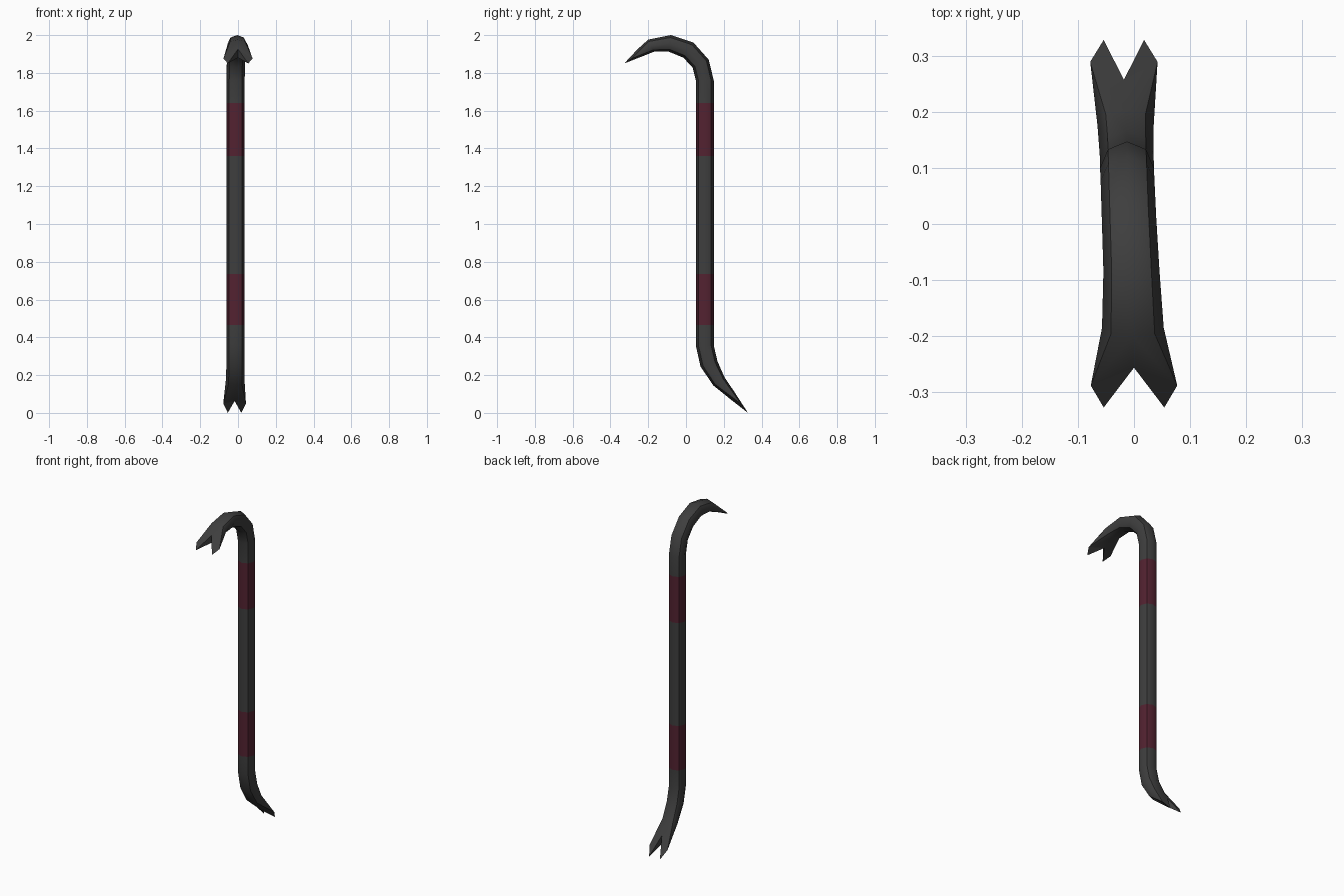
import bpy, bmesh, math
from mathutils import Vector

if "Cube" in bpy.data.objects:
    bpy.data.objects.remove(bpy.data.objects["Cube"])

def material(name, rgb):
    m = bpy.data.materials.new(name)
    m.diffuse_color = (*rgb, 1)
    m.use_nodes = True
    m.node_tree.nodes["Principled BSDF"].inputs["Base Color"].default_value = m.diffuse_color
    return m

# Rings along the bar: inner (y, z), outer (y, z), centre x, half width
STRIPES = [(0.465, 0.735), (1.36, 1.64)]
rings = [((.145, .145), (.204, .188), -.015, .050),
         ((.077, .245), (.167, .272), -.013, .048),
         ((.052, .357), (.147, .357), -.0125, .048)]
rings += [((.052, z), (.147, z), -.0125, .048) for s in STRIPES for z in s]
rings += [((.052, 1.76), (.147, 1.76), -.0125, .048),
          ((.035, 1.828), (.12, 1.87), -.0115, .048),
          ((-.013, 1.88), (.04, 1.96), -.009, .0485),
          ((-.09, 1.912), (-.08, 2.0), -.0045, .050),
          ((-.17, 1.912), (-.20, 1.976), -.002, .055)]

bm = bmesh.new()
crease = set()          # vertices on the four long creases and the claws

def ring(inner, outer, cx, w):
    i, o = Vector((cx, *inner)), Vector((cx, *outer))
    mid, half = (i + o) / 2, (o - i) / 2
    out = []
    for k in range(8):
        a = k * math.pi / 4
        v = bm.verts.new(mid + half * math.cos(a) + Vector((w * math.sin(a), 0, 0)))
        if k % 2:
            crease.add(v)
        out.append(v)
    return out

# Bar
loops = [ring(*r) for r in rings]
for a, b in zip(loops, loops[1:]):
    for k in range(8):
        j = (k + 1) % 8
        bm.faces.new((a[k], a[j], b[j], b[k]))

# Forked claw: notch top and bottom, then a corner and a tip on each side
def claw(r, cx, top, bottom, corner, cw, tip, tw):
    t = bm.verts.new((cx, *top))
    b = bm.verts.new((cx, *bottom))
    crease.update((t, b))
    for s, ks in ((1, (0, 1, 2, 3, 4)), (-1, (0, 7, 6, 5, 4))):
        c = bm.verts.new((cx + s * cw, *corner))
        p = bm.verts.new((cx + s * tw, *tip))
        crease.update((c, p))
        q = [r[k] for k in ks]
        for f in ((q[0], q[1], c), (q[0], c, t), (t, c, p), (q[1], q[2], c), (q[2], q[3], c),
                  (q[3], q[4], c), (q[4], b, c), (b, p, c), (t, p, b)):
            bm.faces.new(f)

claw(loops[0], -.018, (.257, .110), (.247, .063), (.289, .050), .060, (.328, 0), .036)
claw(loops[-1], 0, (-.256, 1.926), (-.248, 1.881), (-.288, 1.876), .077, (-.327, 1.85), .054)

# Shading creases and painted bands
bmesh.ops.recalc_face_normals(bm, faces=bm.faces[:])
for e in bm.edges:
    e.smooth = not all(v in crease for v in e.verts)
for f in bm.faces:
    f.smooth = True
    zs = [v.co.z for v in f.verts]
    f.material_index = int(any(lo - .001 < min(zs) and max(zs) < hi + .001 for lo, hi in STRIPES))
# keep crosswise ring edges smooth
for l in loops:
    for k in range(8):
        e = bm.edges.get((l[k], l[(k + 1) % 8]))
        if e:
            e.smooth = True

me = bpy.data.meshes.new("crowbar")
bm.to_mesh(me)
bm.free()
me.materials.append(material("dark steel", (.048, .048, .048)))
me.materials.append(material("dark red band", (.085, .016, .030)))
bpy.context.collection.objects.link(bpy.data.objects.new("crowbar", me))
